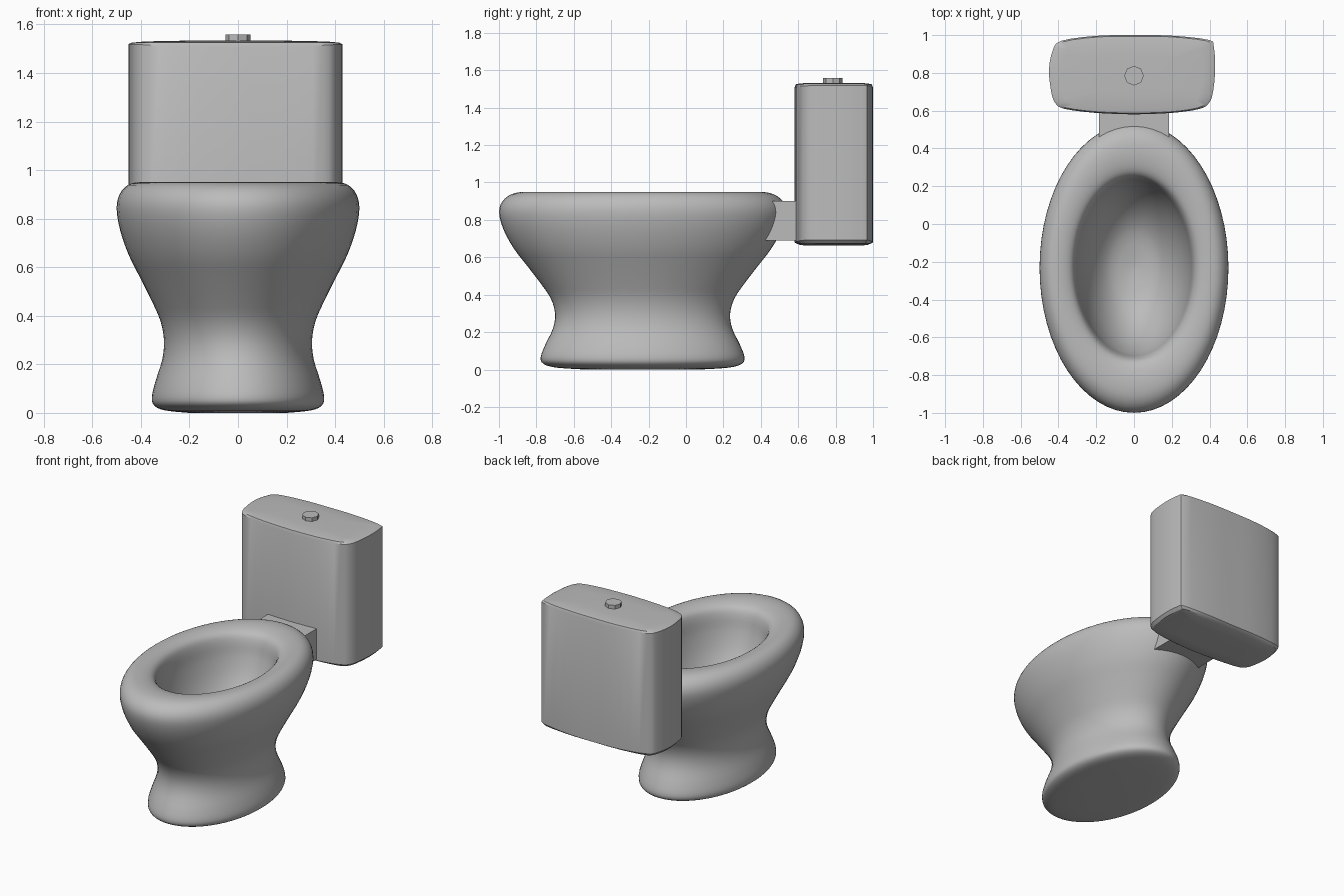
import bpy, bmesh, math

cube = bpy.data.objects.get("Cube")
if cube:
    bpy.data.objects.remove(cube, do_unlink=True)

grey = bpy.data.materials.new("grey ceramic")
grey.use_nodes = True
grey.diffuse_color = (0.5, 0.5, 0.5, 1)
grey.node_tree.nodes["Principled BSDF"].inputs["Base Color"].default_value = (0.5, 0.5, 0.5, 1)


def loft(name, rings, smooth_angle):
    """Skin a stack of closed rings and close both ends."""
    bm = bmesh.new()
    loops = [[bm.verts.new(p) for p in ring] for ring in rings]
    for a, b in zip(loops, loops[1:]):
        n = len(a)
        for i in range(n):
            j = (i + 1) % n
            bm.faces.new((a[i], a[j], b[j], b[i]))
    bm.faces.new(loops[0][::-1])
    bm.faces.new(loops[-1])
    bmesh.ops.recalc_face_normals(bm, faces=bm.faces)
    mesh = bpy.data.meshes.new(name)
    bm.to_mesh(mesh)
    bm.free()
    mesh.materials.append(grey)
    obj = bpy.data.objects.new(name, mesh)
    bpy.context.collection.objects.link(obj)
    bpy.ops.object.select_all(action='DESELECT')
    obj.select_set(True)
    bpy.context.view_layer.objects.active = obj
    if smooth_angle:
        bpy.ops.object.shade_smooth_by_angle(angle=math.radians(smooth_angle))
    return obj


def ellipse(rx, ry, cy, z, n):
    return [(rx * math.cos(math.tau * i / n), cy + ry * math.sin(math.tau * i / n), z)
            for i in range(n)]


def spline(points, steps):
    """Smooth curve through the profile points."""
    pts = [points[0]] + points + [points[-1]]
    out = []
    for a, b, c, d in zip(pts, pts[1:], pts[2:], pts[3:]):
        for s in range(steps):
            t = s / steps
            out.append(tuple(0.5 * (2 * q + (r - p) * t + (2 * p - 5 * q + 4 * r - w) * t * t
                                    + (3 * q - p - 3 * r + w) * t ** 3)
                             for p, q, r, w in zip(a, b, c, d)))
    return out + [points[-1]]


# Bowl: half-width and height, foot to rim and down into the basin
bowl_profile = [(0.2, 0.0), (0.3, 0.01), (0.345, 0.03), (0.355, 0.065), (0.34, 0.13),
                (0.312, 0.22), (0.305, 0.3), (0.32, 0.38), (0.355, 0.46), (0.405, 0.56),
                (0.45, 0.65), (0.485, 0.75), (0.5, 0.84), (0.488, 0.9), (0.455, 0.938),
                (0.41, 0.95), (0.36, 0.943), (0.325, 0.92), (0.308, 0.87), (0.295, 0.78),
                (0.26, 0.65), (0.2, 0.53), (0.12, 0.45), (0.01, 0.42)]
loft("bowl", [ellipse(r, r * 1.535, -0.232, z, 64) for r, z in spline(bowl_profile, 3)], 60)

# Cistern: bowed rectangle with rounded corners, softened at both ends
outline = [(0, 0.58), (0.2, 0.588), (0.35, 0.61), (0.4, 0.645), (0.42, 0.71), (0.43, 0.83),
           (0.422, 0.94), (0.395, 0.975), (0.2, 0.997), (0, 1.0), (-0.2, 0.996),
           (-0.385, 0.97), (-0.43, 0.92), (-0.45, 0.82), (-0.44, 0.71), (-0.42, 0.645),
           (-0.37, 0.61), (-0.2, 0.588)]
outline = spline(outline + outline[:1], 3)[:-1]


def tank_ring(scale, z, sag=0):
    return [(-0.01 + (x + 0.01) * scale, 0.79 + (y - 0.79) * scale,
             z + sag * (1 - (x / 0.45) ** 2)) for x, y in outline]


loft("cistern", [tank_ring(0.5, 0.662), tank_ring(0.85, 0.665), tank_ring(0.96, 0.675),
                 tank_ring(1, 0.695, -0.015), tank_ring(1, 1.52, -0.015),
                 tank_ring(0.97, 1.525), tank_ring(0.85, 1.53), tank_ring(0.5, 1.533)], 30)

# Flush button
loft("flush_button", [ellipse(0.052, 0.052, 0.785, z, 8) for z in (1.5, 1.558)], 0)

# Block joining bowl and cistern
block = [(-0.185, 0.39), (0.185, 0.39), (0.185, 0.65), (-0.185, 0.65)]
loft("connector", [[(x, y, z) for x, y in block] for z in (0.69, 0.9)], 0)
